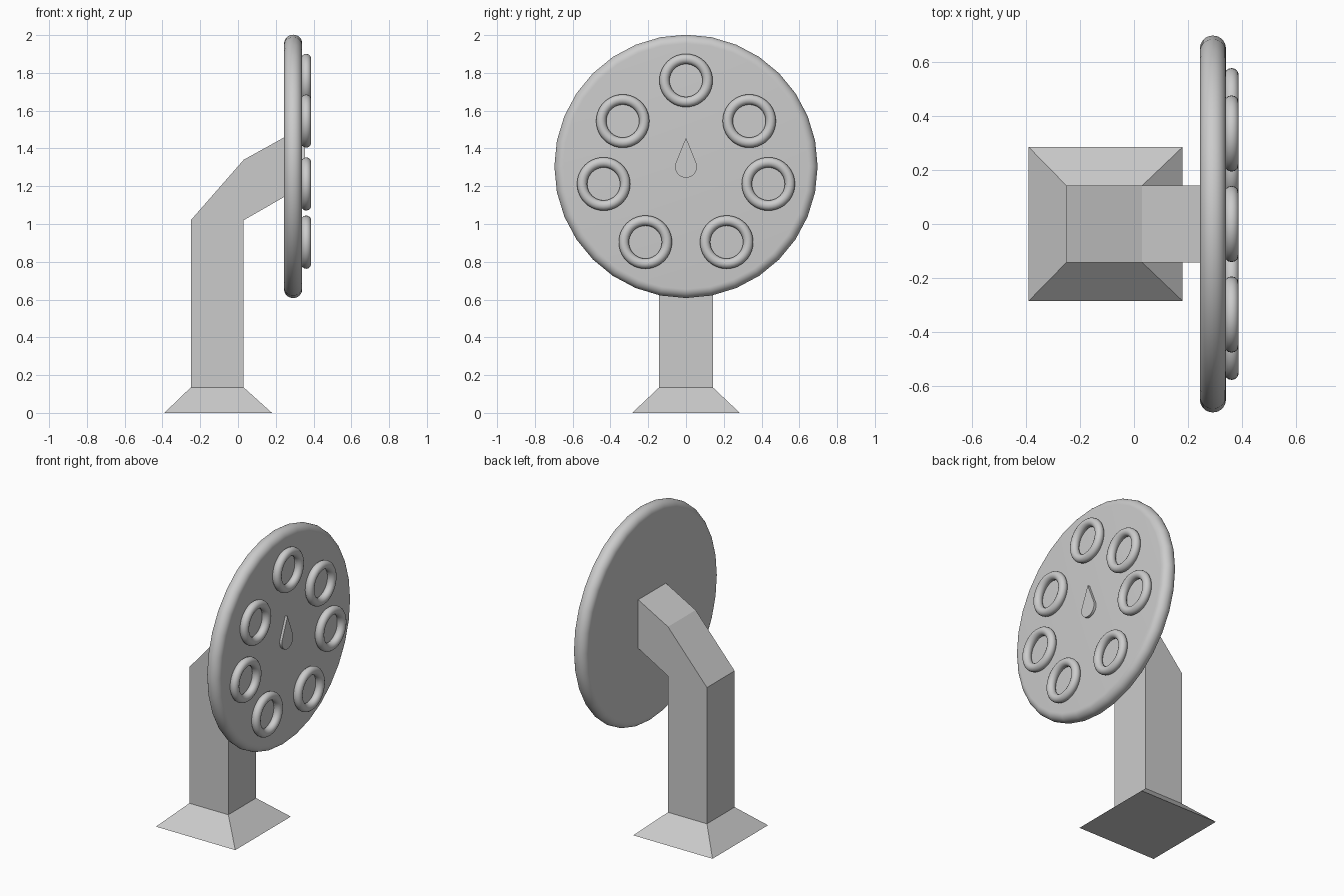
import bpy, bmesh, math

if "Cube" in bpy.data.objects:
    bpy.data.objects.remove(bpy.data.objects["Cube"])

def mesh_object(name, verts, faces):
    me = bpy.data.meshes.new(name)
    me.from_pydata(verts, [], faces)
    bm = bmesh.new()
    bm.from_mesh(me)
    bmesh.ops.recalc_face_normals(bm, faces=bm.faces)
    bm.to_mesh(me)
    bm.free()
    ob = bpy.data.objects.new(name, me)
    bpy.context.collection.objects.link(ob)
    return ob

def loft(name, rings):
    # skin equal-length closed rings and cap both ends
    n = len(rings[0])
    verts = [v for r in rings for v in r]
    faces = [(k*n + i, k*n + (i+1) % n, (k+1)*n + (i+1) % n, (k+1)*n + i)
             for k in range(len(rings) - 1) for i in range(n)]
    faces += [tuple(range(n)), tuple(range(len(verts) - n, len(verts)))]
    return mesh_object(name, verts, faces)

# Bent square stem with flared foot: (back x, z), (front x, z), half width
sections = [
    ((-0.39, 0), (0.18, 0), 0.285),
    ((-0.25, 0.135), (0.03, 0.135), 0.142),
    ((-0.25, 1.02), (0.03, 1.02), 0.142),
    ((0.03, 1.34), (0.03, 1.02), 0.142),
    ((0.26, 1.467), (0.26, 1.152), 0.142),
]
# the elbow's inner corner is shared by two sections, so weld it
stem = loft("stem", [[(a[0], -w, a[1]), (b[0], -w, b[1]), (b[0], w, b[1]), (a[0], w, a[1])]
                     for a, b, w in sections])
bm = bmesh.new()
bm.from_mesh(stem.data)
bmesh.ops.remove_doubles(bm, verts=bm.verts, dist=0.0005)
bm.to_mesh(stem.data)
bm.free()

# Round head with rounded rim
CZ = 1.305
bpy.ops.mesh.primitive_cylinder_add(vertices=32, radius=0.697, depth=0.096,
                                    location=(0.292, 0, CZ), rotation=(0, math.pi/2, 0))
head = bpy.context.object
head.name = "head_disc"
bev = head.modifiers.new("round_rim", 'BEVEL')
bev.width = 0.047
bev.segments = 8
bev.limit_method = 'ANGLE'
bev.angle_limit = math.radians(60)
bpy.ops.object.modifier_apply(modifier=bev.name)
bpy.ops.object.shade_smooth_by_angle()

# Nozzle rings, mirrored left and right
spots = [(0, 1.76)] + [(s*y, z) for y, z in ((0.335, 1.545), (0.436, 1.212), (0.215, 0.904))
                       for s in (-1, 1)]
for i, (y, z) in enumerate(spots):
    bpy.ops.mesh.primitive_torus_add(major_segments=40, minor_segments=14,
                                     major_radius=0.114, minor_radius=0.027,
                                     location=(0.361, y, z), rotation=(0, math.pi/2, 0))
    bpy.context.object.name = f"nozzle_ring_{i+1}"
    bpy.ops.object.shade_smooth_by_angle(angle=math.radians(60))

# Raised water drop: round bottom, pointed top
R, DZ = 0.058, 1.303
drop = [(0, 1.457)]
for i in range(21):
    a = math.radians(160 + 220 * i / 20)
    drop.append((R*math.cos(a), DZ + R*math.sin(a)))
loft("water_drop", [[(x, y, z) for y, z in drop] for x in (0.33, 0.356)])
